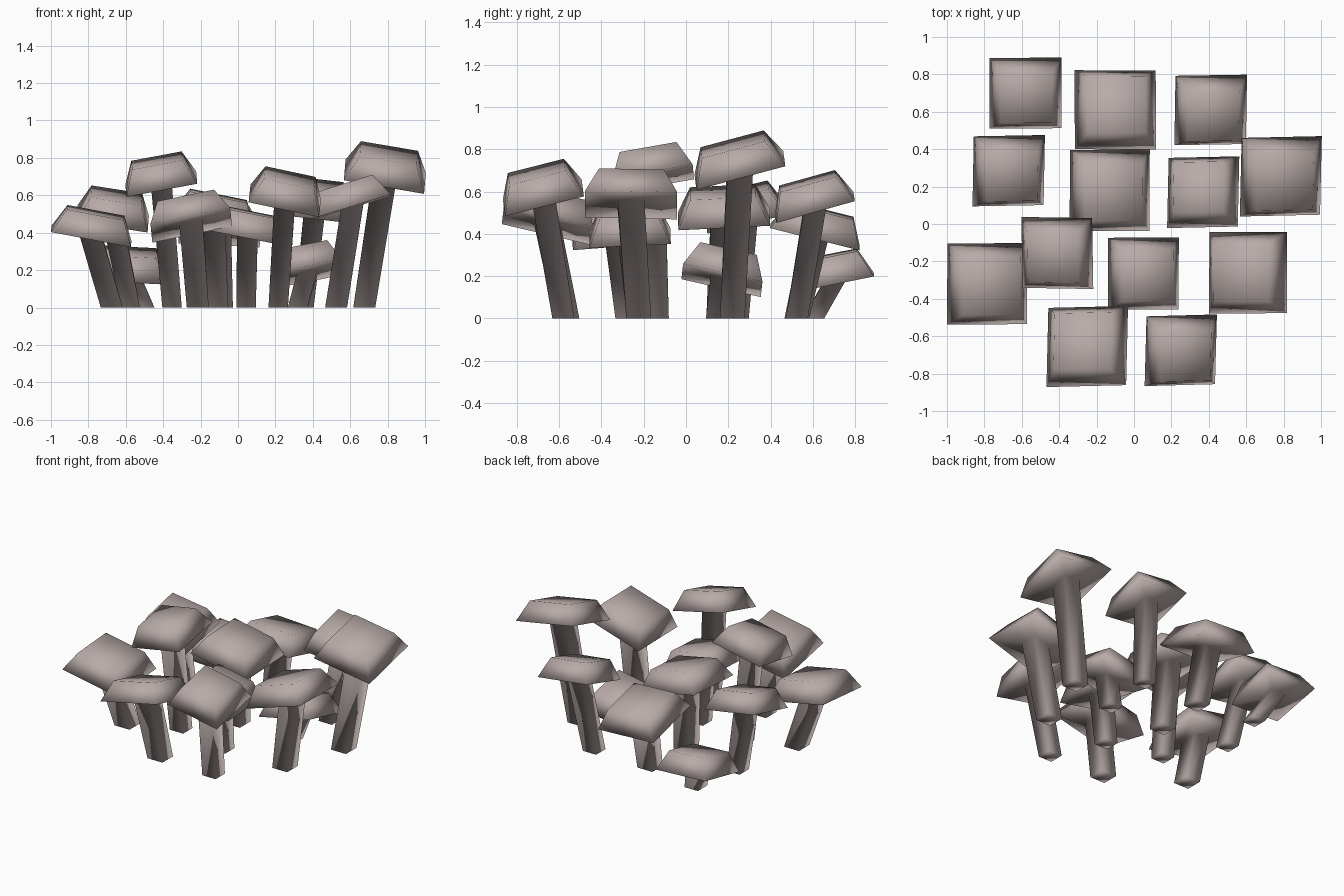
import bpy
from mathutils import Vector

if "Cube" in bpy.data.objects:
    bpy.data.objects.remove(bpy.data.objects["Cube"])

mat = bpy.data.materials.new("mushroom_grey_brown")
mat.diffuse_color = (0.48, 0.41, 0.395, 1)
mat.use_nodes = True
mat.node_tree.nodes["Principled BSDF"].inputs["Base Color"].default_value = mat.diffuse_color

BIG, SMALL = 0.435, 0.385
# cap rim centre x, y, z; cap slope along x and y; cap width
MUSHROOMS = [
    (-0.58, 0.70, 0.17, -0.05, 0.20, SMALL),
    (-0.10, 0.61, 0.385, -0.05, -0.25, BIG),
    (0.41, 0.61, 0.525, -0.12, 0.28, SMALL),
    (-0.67, 0.285, 0.475, -0.16, 0.24, SMALL),
    (-0.13, 0.18, 0.47, -0.20, 0.05, BIG),
    (0.37, 0.17, 0.18, 0.20, -0.23, SMALL),
    (0.785, 0.255, 0.70, -0.175, 0.27, BIG),
    (-0.785, -0.32, 0.38, -0.19, 0.08, BIG),
    (-0.41, -0.155, 0.66, 0.19, 0.18, SMALL),
    (0.05, -0.265, 0.38, -0.20, 0.05, SMALL),
    (0.61, -0.26, 0.537, 0.31, -0.02, BIG),
    (-0.25, -0.655, 0.44, 0.21, -0.24, BIG),
    (0.25, -0.675, 0.57, -0.22, 0.26, SMALL),
]
LEAN = 0.86  # stem foot sits closer to the middle of the cluster


def square(half, z=0):
    return [Vector((x * half, y * half, z)) for x, y in ((-1, -1), (1, -1), (1, 1), (-1, 1))]


def mushroom(i, x, y, z, sx, sy, width):
    # square stem, flat underside and tapered cap as one skin of four rings
    tilt = Vector((0, 0, 1)).rotation_difference(Vector((-sx, -sy, 1)).normalized())
    centre, foot = Vector((x, y, z)), Vector((x * LEAN, y * LEAN, 0))
    stem = width * 0.135
    verts = [foot + p for p in square(stem)]
    for half, h in ((stem * 1.08, 0), (width / 2, 0), (width * 0.355, 0.13)):
        verts += [centre + tilt @ p for p in square(half, h)]
    faces = [(3, 2, 1, 0), (12, 13, 14, 15)]
    for r in range(0, 12, 4):
        for k in range(4):
            n = (k + 1) % 4
            faces.append((r + k, r + n, r + 4 + n, r + 4 + k))
    me = bpy.data.meshes.new(f"mushroom_{i}")
    me.from_pydata(verts, [], faces)
    me.polygons.foreach_set("use_smooth", [True] * len(faces))
    me.materials.append(mat)
    bpy.context.collection.objects.link(bpy.data.objects.new(f"mushroom_{i}", me))


for i, m in enumerate(MUSHROOMS, 1):
    mushroom(i, *m)
